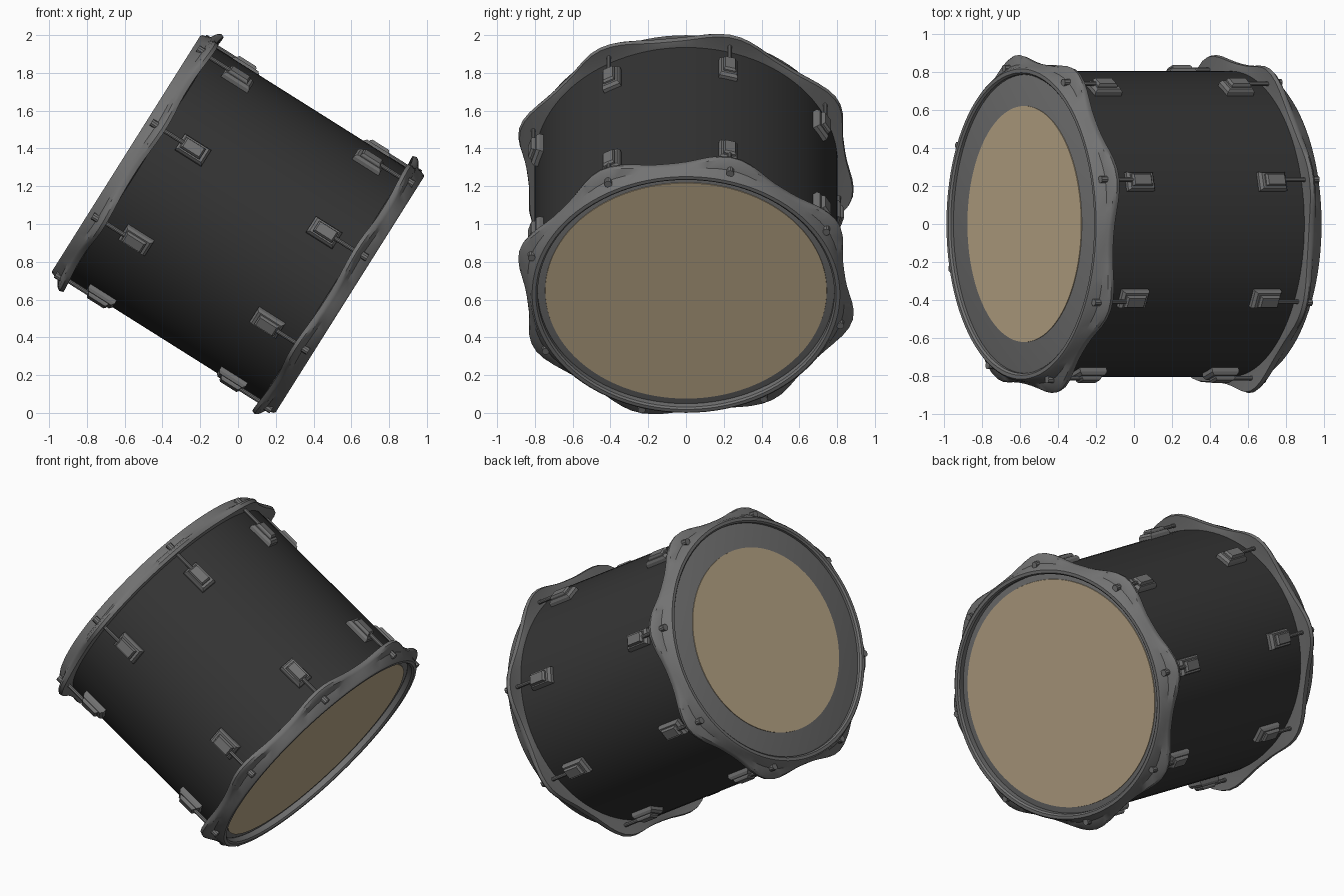
import bpy, bmesh, math
from mathutils import Vector, Matrix

if "Cube" in bpy.data.objects:
    bpy.data.objects.remove(bpy.data.objects["Cube"])

TILT = Matrix.Translation((0, 0, 1)) @ Matrix.Rotation(math.radians(32.2), 4, 'Y')
SQUASH = 0.905          # the drum is slightly oval
LUGS = [math.radians(16 + 45 * k) for k in range(8)]


def material(name, rgb):
    m = bpy.data.materials.new(name)
    m.diffuse_color = (*rgb, 1)
    m.use_nodes = True
    m.node_tree.nodes["Principled BSDF"].inputs["Base Color"].default_value = m.diffuse_color
    return m


BLACK = material("black_shell", (0.035, 0.035, 0.035))
METAL = material("grey_metal", (0.17, 0.17, 0.17))
SKIN = material("tan_skin", (0.52, 0.41, 0.26))


def P(a, r, t):
    """Point at axial position a, radius r, angle t, in world space."""
    return TILT @ Vector((a, r * math.sin(t), r * math.cos(t) * SQUASH))


def finish(name, bm, mat, angle=35):
    bmesh.ops.recalc_face_normals(bm, faces=bm.faces)
    me = bpy.data.meshes.new(name)
    bm.to_mesh(me)
    bm.free()
    ob = bpy.data.objects.new(name, me)
    bpy.context.collection.objects.link(ob)
    me.materials.append(mat)
    bpy.ops.object.select_all(action='DESELECT')
    ob.select_set(True)
    bpy.context.view_layer.objects.active = ob
    bpy.ops.object.shade_smooth_by_angle(angle=math.radians(angle))
    return ob


def lathe(name, profile, mat, closed=False, n=96):
    """Sweep profile(t) -> [(a, r)] round the axis; open profiles get capped."""
    bm = bmesh.new()
    rings = [[bm.verts.new(P(a, r, t)) for a, r in profile(t)]
             for t in (2 * math.pi * i / n for i in range(n))]
    m = len(rings[0])
    for i in range(n):
        p, q = rings[i], rings[(i + 1) % n]
        for j in range(m if closed else m - 1):
            k = (j + 1) % m
            bm.faces.new((p[j], p[k], q[k], q[j]))
    if not closed:
        for j in (0, m - 1):
            bm.faces.new([ring[j] for ring in rings])
    return finish(name, bm, mat)


def block(bm, a, r0, r1, t, length, width, top=0.8):
    """Tapered block standing on the shell at angle t."""
    base = P(a, r0, t)
    out = (P(a, r1, t) - base)
    side = (P(a, r0, t + 0.01) - P(a, r0, t - 0.01)).normalized()
    axis = TILT.to_3x3() @ Vector((1, 0, 0))
    out = axis.cross(side).normalized() * out.length * (1 if axis.cross(side).dot(out) > 0 else -1)
    levels = []
    for h, s in ((0, 1), (0.7, 1), (1, top)):
        levels.append([bm.verts.new(base + out * h + axis * (x * length * s / 2) + side * (y * width * s / 2))
                       for x, y in ((-1, -1), (1, -1), (1, 1), (-1, 1))])
    for lo, hi in zip(levels, levels[1:]):
        for i in range(4):
            bm.faces.new((lo[i], lo[(i + 1) % 4], hi[(i + 1) % 4], hi[i]))
    bm.faces.new(levels[0])
    bm.faces.new(levels[-1])


def rod(bm, a0, a1, r, t, radius, n=10):
    p, q = P(a0, r, t), P(a1, r, t)
    d = q - p
    mat = Matrix.Translation((p + q) / 2) @ d.to_track_quat('Z', 'Y').to_matrix().to_4x4()
    bmesh.ops.create_cone(bm, cap_ends=True, segments=n, radius1=radius, radius2=radius,
                          depth=d.length, matrix=mat)


# Shell
lathe("shell", lambda t: [(-0.64, 0.803), (0.64, 0.803)], BLACK)

for s, side in ((-1, "upper"), (1, "lower")):
    # Hoop with ears flaring out at each tension rod
    def hoop(t, s=s):
        b = (0.5 + 0.5 * math.cos(8 * (t - LUGS[0]))) ** 1.3
        return [(s * a, r) for a, r in (
            (0.64, 0.785), (0.69, 0.785), (0.70, 0.795), (0.70, 0.815), (0.69, 0.825),
            (0.655 - 0.01 * b, 0.832 + 0.02 * b), (0.64 - 0.015 * b, 0.842 + 0.062 * b),
            (0.625 - 0.015 * b, 0.845 + 0.07 * b), (0.605 - 0.015 * b, 0.842 + 0.066 * b),
            (0.60, 0.82), (0.60, 0.795))]
    lathe(side + "_hoop", hoop, METAL, closed=True)

    # Lugs: base block with a raised cap
    bm = bmesh.new()
    for t in LUGS:
        block(bm, s * 0.41, 0.785, 0.84, t, 0.165, 0.10, 0.85)
        block(bm, s * 0.415, 0.82, 0.862, t, 0.12, 0.065, 0.85)
    finish(side + "_lugs", bm, METAL, 20)

    # Tension rods and bolt heads
    bm = bmesh.new()
    for t in LUGS:
        rod(bm, s * 0.45, s * 0.66, 0.842, t, 0.012)
        rod(bm, s * 0.63, s * 0.675, 0.85, t, 0.02)
    finish(side + "_tension_rods", bm, METAL)

# Upper head: grey coated skin with a tan centre
lathe("upper_head", lambda t: [(-0.62, 0.79), (-0.672, 0.79), (-0.677, 0.775)], METAL)
lathe("upper_head_centre", lambda t: [(-0.67, 0.62), (-0.681, 0.62)], SKIN)

# Lower head: tan skin inside a narrow grey collar
lathe("lower_head_collar", lambda t: [(0.62, 0.79), (0.655, 0.79), (0.66, 0.775)], METAL)
lathe("lower_head", lambda t: [(0.64, 0.75), (0.664, 0.745)], SKIN)
